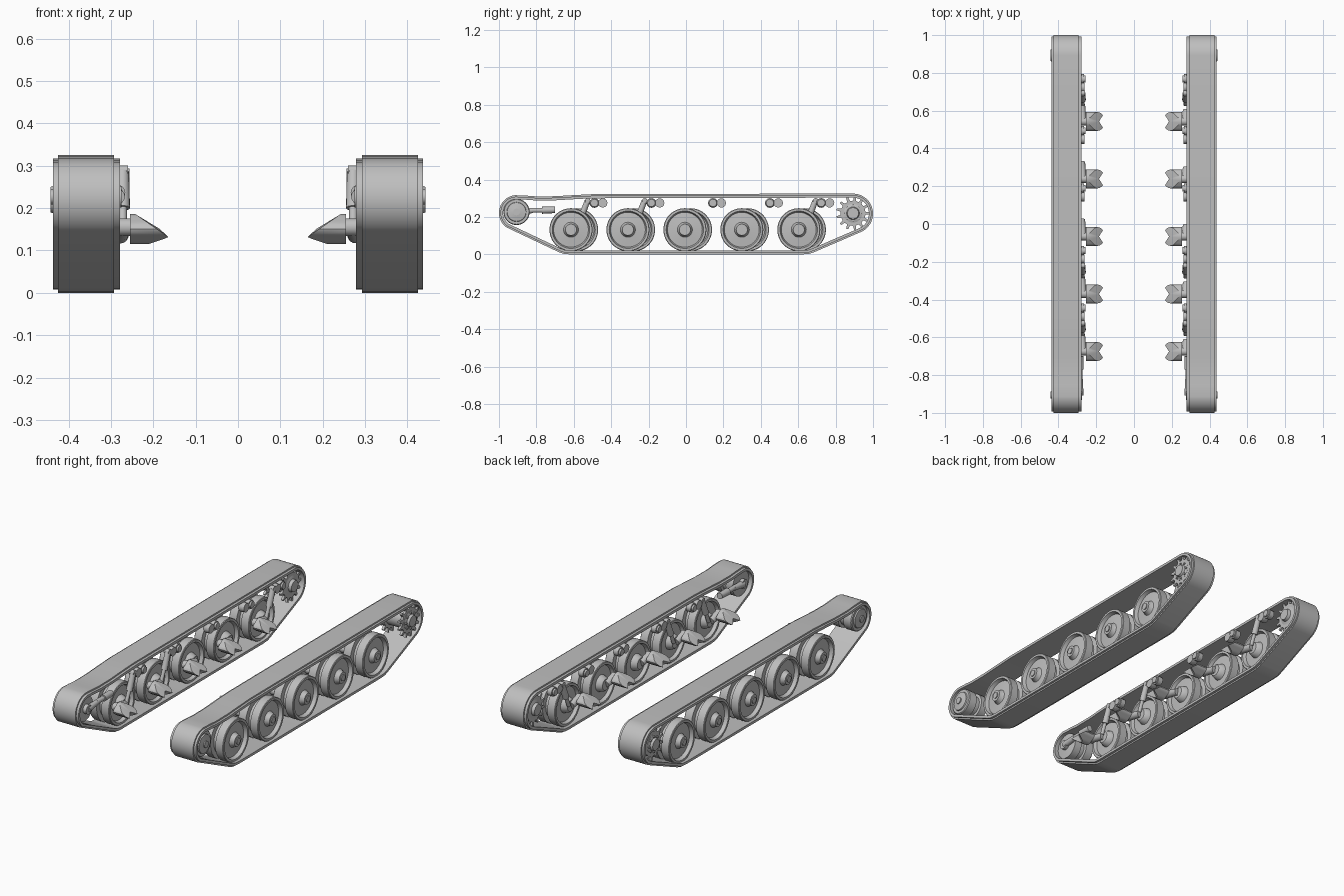
import bpy, bmesh, math
from mathutils import Vector

if "Cube" in bpy.data.objects:
    bpy.data.objects.remove(bpy.data.objects["Cube"])

steel = bpy.data.materials.new("steel_grey")
steel.use_nodes = True
GREY = (0.52, 0.52, 0.52, 1)
steel.diffuse_color = GREY
steel.node_tree.nodes["Principled BSDF"].inputs["Base Color"].default_value = GREY


def finish(name, bm):
    bmesh.ops.recalc_face_normals(bm, faces=bm.faces)
    mesh = bpy.data.meshes.new(name)
    bm.to_mesh(mesh)
    bm.free()
    mesh.materials.append(steel)
    ob = bpy.data.objects.new(name, mesh)
    bpy.context.collection.objects.link(ob)
    bpy.ops.object.select_all(action='DESELECT')
    ob.select_set(True)
    bpy.context.view_layer.objects.active = ob
    bpy.ops.object.shade_smooth_by_angle(angle=math.radians(35))
    return ob


def bridge(bm, rings, closed=False):
    """Join rings of vertices with quads."""
    n = len(rings[0])
    pairs = list(zip(rings, rings[1:]))
    if closed:
        pairs.append((rings[-1], rings[0]))
    for a, b in pairs:
        for i in range(n):
            j = (i + 1) % n
            bm.faces.new((a[i], a[j], b[j], b[i]))


def lathe(name, s, y, z, profile, n=40):
    """Solid of revolution about an x axis; profile is (x, radius)."""
    bm = bmesh.new()
    rings = []
    for x, r in profile:
        rings.append([bm.verts.new((s * x, y + r * math.cos(math.tau * k / n),
                                    z + r * math.sin(math.tau * k / n))) for k in range(n)])
    bridge(bm, rings)
    bm.faces.new(rings[0])
    bm.faces.new(rings[-1])
    return finish(name, bm)


def slab(name, s, outline, x0, x1):
    """Extrude a (y, z) outline between two x positions."""
    bm = bmesh.new()
    rings = [[bm.verts.new((s * x, y, z)) for y, z in outline] for x in (x0, x1)]
    bridge(bm, rings)
    for ring in rings:
        bm.faces.new(ring)
    return finish(name, bm)


def rod(name, s, a, b, r0, r1, n=16):
    """Tapered rod between two points."""
    a, b = Vector((s * a[0], a[1], a[2])), Vector((s * b[0], b[1], b[2]))
    turn = (b - a).to_track_quat('Z', 'Y')
    bm = bmesh.new()
    rings = []
    for p, r in ((a, r0), (b, r1)):
        rings.append([bm.verts.new(p + turn @ Vector((r * math.cos(math.tau * k / n),
                                                      r * math.sin(math.tau * k / n), 0)))
                      for k in range(n)])
    bridge(bm, rings)
    for ring in rings:
        bm.faces.new(ring)
    return finish(name, bm)


def arc(cy, cz, r, a0, a1, n):
    angles = [math.radians(a0 + (a1 - a0) * i / n) for i in range(n + 1)]
    return [(cy + r * math.cos(a), cz + r * math.sin(a)) for a in angles]


# Belt side outline, counter-clockwise from the bottom front
BELT = ([(-0.68, 0.012), (-0.655, 0.003), (-0.62, 0), (0.62, 0), (0.66, 0.003), (0.69, 0.014)]
        + arc(0.893, 0.218, 0.107, -65, 90, 18)
        + [(0.7, 0.325), (-0.5, 0.322), (-0.6, 0.317), (-0.7, 0.311), (-0.8, 0.31), (-0.85, 0.314)]
        + arc(-0.905, 0.222, 0.095, 95, 235, 16))


def inset(points, d):
    out = []
    for i, p in enumerate(points):
        p, a, b = Vector(p), Vector(points[i - 1]), Vector(points[(i + 1) % len(points)])
        t = ((p - a).normalized() + (b - p).normalized()).normalized()
        out.append(p + d * Vector((-t.y, t.x)))
    return out


def belt(name, s, x0, x1, d0, d1):
    bm = bmesh.new()
    rings = []
    for x, d in ((x0, d0), (x1, d0), (x1, d1), (x0, d1)):
        rings.append([bm.verts.new((s * x, p.x, p.y)) for p in inset(BELT, d)])
    bridge(bm, rings, closed=True)
    return finish(name, bm)


def sprocket_outline(cy, cz, teeth=13):
    points = []
    for k in range(teeth):
        for f, r in ((-0.5, 0.066), (-0.24, 0.068), (-0.12, 0.09), (0.12, 0.09), (0.24, 0.068)):
            a = math.tau * (k + f) / teeth
            points.append((cy + r * math.cos(a), cz + r * math.sin(a)))
    return points


def pivot_housing(name, s, y, z):
    """Oval housing whose inner end is cut along a slope."""
    bm = bmesh.new()
    n = 28
    base, end = [], []
    for k in range(n):
        a = math.tau * k / n
        r = 1 + 0.08 * math.cos(4 * a)
        dy, dz = 0.046 * r * math.cos(a), 0.033 * r * math.sin(a)
        x = 0.163 + max(0, dz + 0.02) * 1.45 + max(0, -0.02 - dz) * 3
        base.append(bm.verts.new((s * 0.255, y + dy, z + dz)))
        end.append(bm.verts.new((s * min(x, 0.248), y + dy, z + dz)))
    bridge(bm, [base, end])
    bm.faces.new(base)
    tip = bm.verts.new((s * 0.185, y, z))
    for k in range(n):
        bm.faces.new((end[k], end[(k + 1) % n], tip))
    return finish(name, bm)


WHEEL = [(0.435, 0.014), (0.435, 0.017), (0.43, 0.017), (0.43, 0.03), (0.415, 0.034),
         (0.405, 0.04), (0.4, 0.093), (0.42, 0.1), (0.42, 0.112), (0.417, 0.115),
         (0.373, 0.115), (0.371, 0.09), (0.346, 0.09), (0.344, 0.115), (0.3, 0.115),
         (0.297, 0.112), (0.297, 0.1), (0.315, 0.093), (0.312, 0.045), (0.285, 0.036),
         (0.28, 0.03)]
IDLER = [(0.443, 0.014), (0.443, 0.018), (0.437, 0.018), (0.432, 0.05), (0.425, 0.052),
         (0.425, 0.066), (0.42, 0.07), (0.375, 0.07), (0.373, 0.055), (0.345, 0.055),
         (0.343, 0.07), (0.3, 0.07), (0.298, 0.055), (0.295, 0.025), (0.275, 0.025)]

for s, side, shift in ((1, "left", 0), (-1, "right", 0.03)):
    # Track belt: wide inner layer and narrower outer pads
    belt(side + "_track_band", s, 0.279, 0.437, 0.008, 0.022)
    belt(side + "_track_pads", s, 0.293, 0.425, 0, 0.01)

    # Front idler with its tensioner
    lathe(side + "_idler", s, -0.906, 0.227, IDLER)
    rod(side + "_idler_crank", s, (0.285, -0.906, 0.227), (0.285, -0.82, 0.235), 0.018, 0.014)
    rod(side + "_tensioner_rod", s, (0.285, -0.83, 0.236), (0.285, -0.75, 0.236), 0.013, 0.013)
    rod(side + "_tensioner_tube", s, (0.285, -0.77, 0.236), (0.285, -0.7, 0.238), 0.019, 0.017)

    # Rear drive sprocket
    for i, x in enumerate((0.41, 0.3)):
        slab(f"{side}_sprocket_ring_{i}", s, sprocket_outline(0.893, 0.22), x, x + 0.014)
    lathe(side + "_sprocket_drum", s, 0.893, 0.22,
          [(0.443, 0.022), (0.443, 0.03), (0.43, 0.034), (0.425, 0.05), (0.3, 0.05),
           (0.295, 0.034), (0.278, 0.03)])
    for k in range(8):
        a = math.tau * k / 8
        y, z = 0.893 + 0.042 * math.cos(a), 0.22 + 0.042 * math.sin(a)
        rod(f"{side}_sprocket_bolt_{k}", s, (0.42, y, z), (0.434, y, z), 0.006, 0.006, 6)

    for i in range(5):
        tag = f"{side}_{i + 1}"
        hub = -0.615 + 0.3045 * i
        y = hub + shift
        pivot = hub - 0.06
        # Road wheel, swing arm and hull pivot
        lathe("road_wheel_" + tag, s, y, 0.132, WHEEL, 48)
        rod("swing_arm_" + tag, s, (0.272, pivot, 0.155), (0.278, y, 0.135), 0.021, 0.019)
        rod("pivot_shaft_" + tag, s, (0.284, pivot, 0.155), (0.25, pivot, 0.155), 0.021, 0.021, 24)
        pivot_housing("pivot_housing_" + tag, s, pivot, 0.151)
        # Bump stops above the wheel
        stop = hub + (0.125 if i < 4 else 0.12) + (0.025 if i in (2, 3) else 0)
        lathe("bump_stop_" + tag, s, stop, 0.275,
              [(0.262, 0.02), (0.262, 0.024), (0.29, 0.026), (0.3, 0.02)], 20)
        lathe("bump_stop_bracket_" + tag, s, stop + 0.045, 0.275,
              [(0.256, 0.014), (0.256, 0.018), (0.266, 0.018), (0.266, 0.025), (0.295, 0.025)], 12)
        rod("bump_stop_pin_" + tag, s, (0.278, stop, 0.275), (0.278, stop + 0.045, 0.275), 0.01, 0.01)
        # Shock absorbers on the end stations
        if i in (0, 1, 4):
            rod("shock_tube_" + tag, s, (0.272, hub + 0.055, 0.2), (0.272, hub + 0.088, 0.285),
                0.017, 0.015)
            rod("shock_rod_" + tag, s, (0.272, hub + 0.03, 0.145), (0.272, hub + 0.06, 0.215),
                0.01, 0.01)
            rod("shock_eye_" + tag, s, (0.26, hub + 0.09, 0.287), (0.29, hub + 0.09, 0.287),
                0.014, 0.014)
